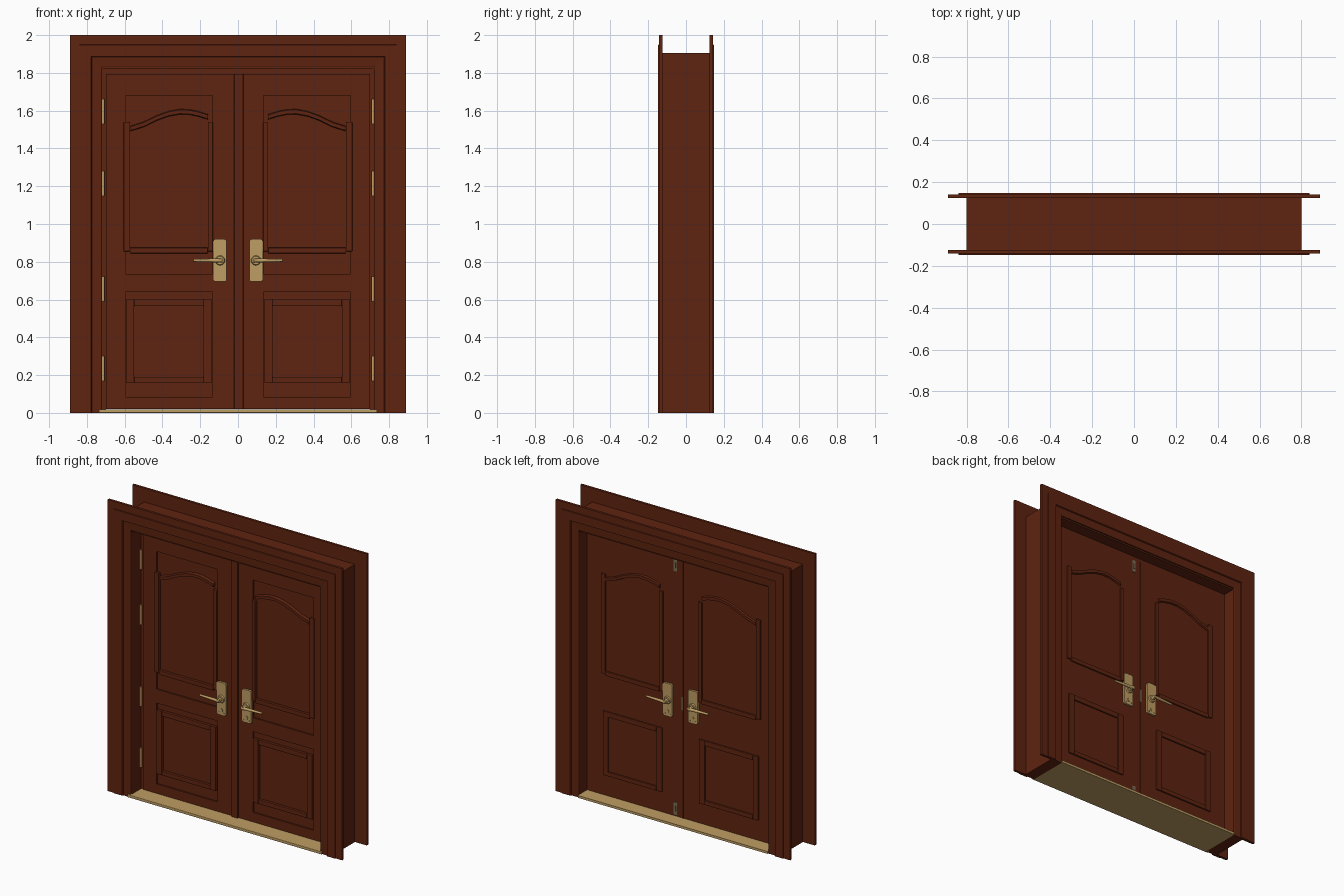
import bpy, bmesh, math
from mathutils import Matrix, Vector

cube = bpy.data.objects.get("Cube")
if cube:
    bpy.data.objects.remove(cube, do_unlink=True)


def material(name, rgb):
    m = bpy.data.materials.new(name)
    m.use_nodes = True
    m.diffuse_color = (*rgb, 1)
    m.node_tree.nodes["Principled BSDF"].inputs["Base Color"].default_value = (*rgb, 1)
    return m


wood = material("mahogany_wood", (0.112, 0.017, 0.005))
brass = material("satin_brass", (0.52, 0.34, 0.125))
aged = material("aged_brass", (0.2, 0.16, 0.09))


def finish(name, bm, mat, smooth=False):
    bmesh.ops.recalc_face_normals(bm, faces=bm.faces)
    mesh = bpy.data.meshes.new(name)
    bm.to_mesh(mesh)
    bm.free()
    mesh.materials.append(mat)
    ob = bpy.data.objects.new(name, mesh)
    bpy.context.collection.objects.link(ob)
    if smooth:
        bpy.ops.object.select_all(action='DESELECT')
        ob.select_set(True)
        bpy.context.view_layer.objects.active = ob
        bpy.ops.object.shade_smooth_by_angle(angle=math.radians(35))
    return ob


def box(bm, xs, ys, zs, bevel=0, axis=None):
    """Box between limits; bevel all edges, or only those along one axis."""
    lims = [sorted(v) for v in (xs, ys, zs)]
    mid = Vector([(a + b) / 2 for a, b in lims])
    size = Vector([b - a for a, b in lims])
    mat = Matrix.Translation(mid) @ Matrix.Diagonal((*size, 1))
    verts = bmesh.ops.create_cube(bm, size=1, matrix=mat)["verts"]
    if bevel:
        edges = list({e for v in verts for e in v.link_edges})
        if axis is not None:
            edges = [e for e in edges
                     if abs((e.verts[0].co - e.verts[1].co)[axis]) > size[axis] / 2]
        bmesh.ops.bevel(bm, geom=edges, offset=bevel, segments=2,
                        profile=0.5, affect='EDGES')


def rod(bm, start, end, r1, r2=None, sides=20):
    a, b = Vector(start), Vector(end)
    rot = (b - a).to_track_quat('Z', 'Y').to_matrix().to_4x4()
    bmesh.ops.create_cone(bm, cap_ends=True, segments=sides, radius1=r1,
                          radius2=r1 if r2 is None else r2, depth=(b - a).length,
                          matrix=Matrix.Translation((a + b) / 2) @ rot)


def casing(name, f):
    """Stepped profile swept round the opening with mitred corners."""
    profile = [(0, 0), (0, .017), (.05, .017), (.052, .022), (.113, .022),
               (.117, .014), (.165, .012), (.17, .009), (.17, 0)]
    bm = bmesh.new()
    rings = []
    for u, t in profile:
        x, z, y = .89 - u, 2 - u, f * (.125 + t)
        rings.append([bm.verts.new(p) for p in
                      ((-x, y, 0), (-x, y, z), (x, y, z), (x, y, 0))])
    for i, a in enumerate(rings):
        b = rings[(i + 1) % len(rings)]
        for k in range(3):
            bm.faces.new((a[k], a[k + 1], b[k + 1], b[k]))
    for k in (0, 3):
        bm.faces.new([r[k] for r in rings])
    finish(name, bm, wood)


casing("front_casing", -1)
casing("back_casing", 1)

# Jamb lining with door stops
bm = bmesh.new()
for s in (-1, 1):
    box(bm, (s * .72, s * .8), (-.126, .126), (0, 1.905), .004, 2)
    box(bm, (s * .698, s * .725), (-.022, .045), (.018, 1.82))
box(bm, (-.8, .8), (-.126, .126), (1.82, 1.905), .004, 2)
box(bm, (-.72, .72), (-.022, .045), (1.795, 1.825))
finish("door_jamb", bm, wood)

# Threshold
bm = bmesh.new()
box(bm, (-.72, .72), (-.125, .145), (0, .016))
box(bm, (-.735, .735), (-.147, -.12), (0, .019), .003, 0)
finish("threshold", bm, brass)

CORE, FRONT, BACK = -.022, -.032, .05
ARCH = [(.57, 1.505), (.5, 1.527), (.43, 1.561), (.37, 1.583), (.31, 1.594),
        (.26, 1.593), (.21, 1.583), (.16, 1.567)]


def arch(bm, s, y0, y1):
    rows = []
    for x, z in ARCH:
        rows.append([bm.verts.new((s * x, y, z + dz)) for y, dz in
                     ((y0, -.014), (y1, -.01), (y1, .01), (y0, .014))])
    for a, b in zip(rows, rows[1:]):
        for k in range(4):
            j = (k + 1) % 4
            bm.faces.new((a[k], a[j], b[j], b[k]))
    bm.faces.new(rows[0])
    bm.faces.new(rows[-1])


for s, side in ((-1, "right"), (1, "left")):
    # Door leaf with raised stiles and rails on the front
    bm = bmesh.new()
    box(bm, (s * .7, -.012 + s * .002), (CORE, BACK), (.02, 1.795))
    for x0, x1 in ((.595, .7), (.0, .135)):
        box(bm, (s * x0, s * x1), (CORE, FRONT), (.02, 1.795))
    for z0, z1 in ((.02, .085), (.64, .735), (1.68, 1.795)):
        box(bm, (s * .135, s * .595), (CORE, FRONT), (z0, z1))
    finish(side + "_door_leaf", bm, wood)

    for f, face, y0, y1 in ((-1, "front", CORE, -.042), (1, "back", BACK, .062)):
        # Panel mouldings: arched upper frame and square lower frame
        bm = bmesh.new()
        for x0, x1, top in ((.572, .605, 1.54), (.133, .16, 1.54)):
            box(bm, (s * x0, s * x1), (y0, y1), (.855, top), .003)
        box(bm, (s * .16, s * .572), (y0, y1), (.845, .875), .003)
        arch(bm, s, y0, y1)
        for x0, x1 in ((.55, .59), (.14, .183)):
            box(bm, (s * x0, s * x1), (y0, y1), (.16, .6), .003)
        for z0, z1 in ((.16, .19), (.565, .6)):
            box(bm, (s * .183, s * .55), (y0, y1), (z0, z1), .003)
        finish(f"{side}_{face}_mouldings", bm, wood)

        # Handle plate, lever and keyhole
        skin = FRONT if f < 0 else BACK
        cx, y = s * .095, skin + f * .014
        bm = bmesh.new()
        box(bm, (s * .06, s * .132), (skin, y), (.695, .92), .012, 1)
        rod(bm, (cx, y, .807), (cx, y + f * .008, .807), .026, .022)
        rod(bm, (cx, y, .807), (cx, y + f * .04, .807), .012)
        rod(bm, (cx - s * .012, y + f * .034, .807),
            (s * .235, y + f * .028, .807), .011, .007)
        rod(bm, (cx, y, .73), (cx, y + f * .004, .73), .012)
        for dx in (-.02, .02):
            rod(bm, (cx + dx, y, .712), (cx + dx, y + f * .003, .712), .004, sides=10)
        finish(f"{side}_{face}_handle", bm, brass, True)

    # Hinges
    bm = bmesh.new()
    for z in (.235, .655, 1.215, 1.595):
        rod(bm, (s * .714, -.034, z - .066), (s * .714, -.034, z + .066), .007, sides=12)
    finish(side + "_hinges", bm, brass, True)

# Overlapping strip at the meeting stiles
bm = bmesh.new()
box(bm, (-.02, .028), (FRONT, -.044), (.02, 1.795), .003, 2)
finish("meeting_strip", bm, wood)

# Dark joint between the leaves, seen from behind
bm = bmesh.new()
box(bm, (-.016, -.01), (BACK - .002, BACK + .003), (.02, 1.795))
finish("leaf_joint", bm, wood)

# Flush bolts and latch plate on the back
bm = bmesh.new()
for z0, z1 in ((1.7, 1.785), (.03, .115)):
    box(bm, (.032, .056), (BACK, BACK + .004), (z0, z1))
    box(bm, (.039, .049), (BACK, BACK + .008), (z0 + .025, z1 - .025))
box(bm, (-.016, -.004), (BACK, BACK + .004), (.76, .85))
finish("flush_bolts", bm, aged)
